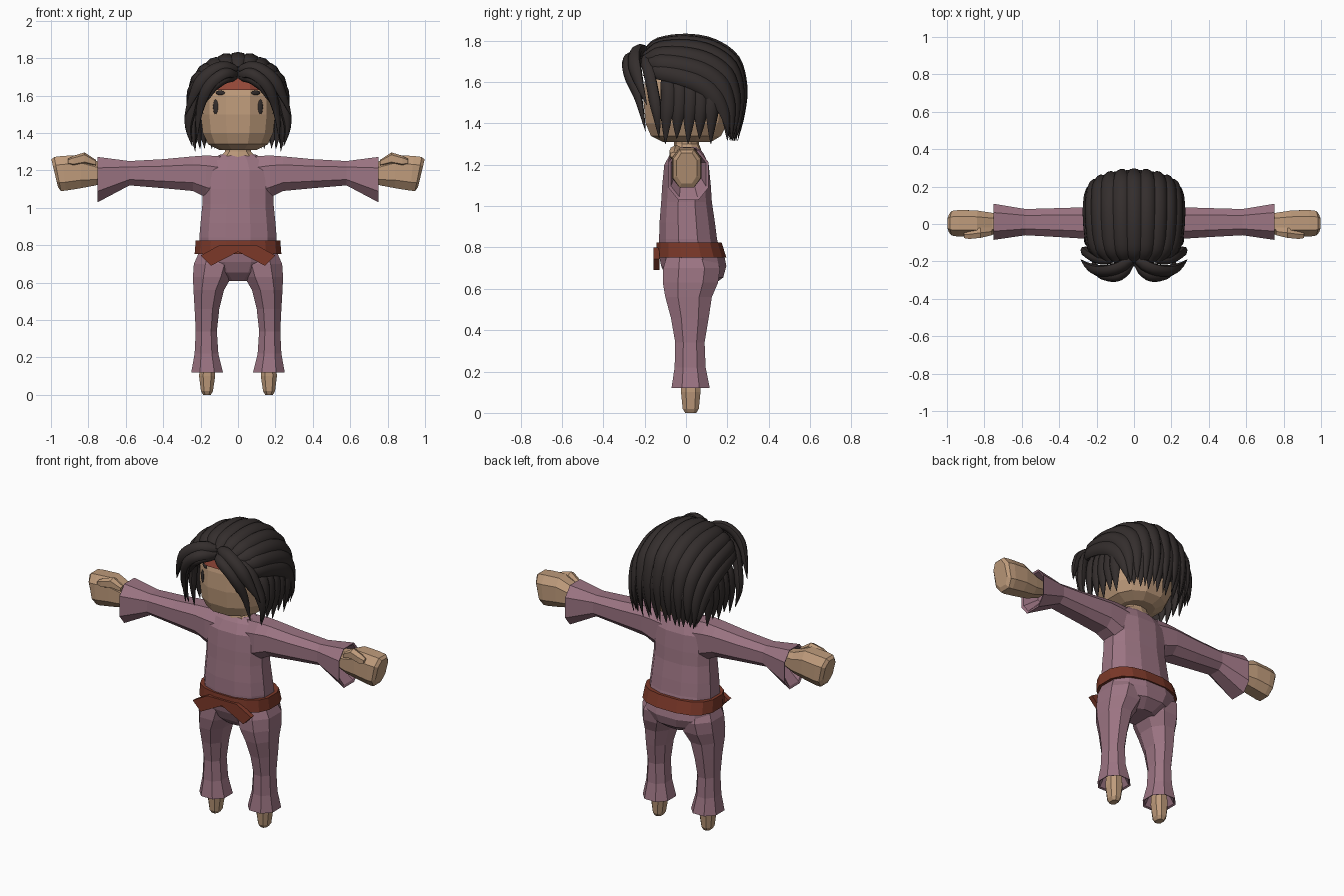
import bpy, bmesh, math
from mathutils import Vector


def material(name, rgb):
    m = bpy.data.materials.new(name)
    m.diffuse_color = (*rgb, 1)
    return m


CLOTH = material("mauve_cloth", (0.33, 0.175, 0.225))
SKIN = material("tan_skin", (0.52, 0.33, 0.20))
BELT = material("rust_belt", (0.20, 0.040, 0.022))
BAND = material("red_headband", (0.30, 0.065, 0.040))
HAIR = material("dark_hair", (0.034, 0.027, 0.026))


def finish(bm, name, mat, mirror=False, smooth=False):
    bmesh.ops.recalc_face_normals(bm, faces=bm.faces)
    me = bpy.data.meshes.new(name)
    bm.to_mesh(me)
    bm.free()
    me.materials.append(mat)
    ob = bpy.data.objects.new(name, me)
    bpy.context.collection.objects.link(ob)
    if smooth:
        bpy.ops.object.select_all(action='DESELECT')
        bpy.context.view_layer.objects.active = ob
        ob.select_set(True)
        bpy.ops.object.shade_smooth_by_angle(angle=math.radians(50))
    if mirror:
        mod = ob.modifiers.new("mirror", 'MIRROR')
        mod.use_mirror_merge = False
    return ob


def skin_rings(bm, rings):
    loops = [[bm.verts.new(p) for p in r] for r in rings]
    n = len(loops[0])
    for a, b in zip(loops, loops[1:]):
        for i in range(n):
            bm.faces.new((a[i], a[(i + 1) % n], b[(i + 1) % n], b[i]))
    bm.faces.new(loops[0])
    bm.faces.new(loops[-1])


def outline(n, p):
    """Rounded-square outline that fills -1..1."""
    pts = []
    for i in range(n):
        t = (i + 0.5) * math.tau / n
        c, s = math.cos(t), math.sin(t)
        pts.append((math.copysign(abs(c) ** p, c), math.copysign(abs(s) ** p, s)))
    m = max(abs(c) for c, s in pts)
    return [(c / m, s / m) for c, s in pts]


def loft_z(name, mat, rows, n=12, p=0.85, mirror=False):
    """Rows: z, x0, x1, y0, y1."""
    bm = bmesh.new()
    skin_rings(bm, [[((x0 + x1) / 2 + c * (x1 - x0) / 2, (y0 + y1) / 2 + s * (y1 - y0) / 2, z)
                     for c, s in outline(n, p)] for z, x0, x1, y0, y1 in rows])
    return finish(bm, name, mat, mirror)


def loft_body(name, mat, rows, n=12, p=0.85):
    """Rows: z, half width, y0, y1."""
    return loft_z(name, mat, [(z, -h, h, y0, y1) for z, h, y0, y1 in rows], n, p)


def loft_x(name, mat, rows, n=8, p=0.75):
    """Mirrored rows: x, z0, z1, y0, y1, slant."""
    bm = bmesh.new()
    rings = []
    for x, z0, z1, y0, y1, k in rows:
        rings.append([(x + k * s * (z1 - z0) / 2, (y0 + y1) / 2 + c * (y1 - y0) / 2,
                       (z0 + z1) / 2 + s * (z1 - z0) / 2) for c, s in outline(n, p)])
    skin_rings(bm, rings)
    return finish(bm, name, mat, True)


# Tunic and sleeves with hollow flared cuffs
loft_body("tunic", CLOTH, [
    (0.78, 0.205, -0.13, 0.165), (0.84, 0.207, -0.13, 0.15), (0.92, 0.20, -0.128, 0.14),
    (1.02, 0.19, -0.12, 0.125), (1.10, 0.19, -0.115, 0.12), (1.20, 0.19, -0.105, 0.11),
    (1.255, 0.15, -0.075, 0.085), (1.285, 0.095, -0.05, 0.06)])
loft_x("sleeves", CLOTH, [
    (0.08, 1.02, 1.275, -0.08, 0.09, 0), (0.17, 1.055, 1.28, -0.085, 0.09, 0),
    (0.24, 1.09, 1.275, -0.08, 0.09, 0), (0.40, 1.105, 1.26, -0.07, 0.085, 0),
    (0.58, 1.12, 1.25, -0.06, 0.08, 0), (0.75, 1.03, 1.272, -0.085, 0.108, 0),
    (0.745, 1.045, 1.262, -0.073, 0.096, 0), (0.66, 1.13, 1.24, -0.05, 0.06, 0)])

# Trousers: hips plus flared legs with hollow hems
loft_body("hips", CLOTH, [
    (0.61, 0.09, -0.05, 0.12), (0.655, 0.17, -0.095, 0.18), (0.71, 0.215, -0.12, 0.195),
    (0.76, 0.215, -0.13, 0.185), (0.81, 0.21, -0.13, 0.165)])
loft_z("trouser_legs", CLOTH, [
    (0.20, 0.125, 0.205, -0.03, 0.07), (0.125, 0.09, 0.24, -0.06, 0.105),
    (0.12, 0.08, 0.25, -0.07, 0.115), (0.22, 0.105, 0.232, -0.055, 0.095),
    (0.34, 0.113, 0.226, -0.052, 0.09), (0.46, 0.10, 0.232, -0.073, 0.11),
    (0.56, 0.075, 0.238, -0.10, 0.125), (0.63, 0.035, 0.241, -0.112, 0.155),
    (0.70, 0.01, 0.236, -0.11, 0.165), (0.77, 0.02, 0.205, -0.09, 0.13)],
    n=8, p=0.9, mirror=True)

# Bare feet
loft_z("feet", SKIN, [
    (0.21, 0.13, 0.20, -0.025, 0.065), (0.10, 0.122, 0.208, -0.024, 0.07),
    (0.02, 0.134, 0.198, -0.016, 0.062), (0.0, 0.146, 0.186, -0.004, 0.05)],
    n=8, p=0.8, mirror=True)

# Belt and its two tied tails
loft_body("belt", BELT, [
    (0.752, 0.232, -0.147, 0.195), (0.825, 0.226, -0.142, 0.172)], n=16, p=0.78)
bm = bmesh.new()
tail = [(0, 0.765), (0.145, 0.69), (0.20, 0.745), (0.10, 0.80), (0, 0.80)]
skin_rings(bm, [[(x, -0.157, z) for x, z in tail], [(x, -0.128, z) for x, z in tail]])
finish(bm, "belt_tails", BELT, True)

# Mitten hands and thumbs
loft_x("hands", SKIN, [
    (0.68, 1.15, 1.235, -0.045, 0.045, 0), (0.76, 1.12, 1.25, -0.058, 0.06, 0),
    (0.84, 1.105, 1.283, -0.066, 0.072, 0), (0.93, 1.092, 1.277, -0.068, 0.075, 0.1),
    (0.965, 1.09, 1.272, -0.062, 0.07, 0.2), (0.98, 1.11, 1.258, -0.045, 0.052, 0.24)])
loft_x("thumbs", SKIN, [
    (0.76, 1.225, 1.255, -0.06, -0.02, 0), (0.82, 1.235, 1.293, -0.074, -0.02, 0),
    (0.88, 1.225, 1.275, -0.08, -0.03, 0), (0.91, 1.235, 1.26, -0.075, -0.04, 0)], n=6)

# Neck, head and headband
loft_body("neck", SKIN, [
    (1.22, 0.12, -0.065, 0.08), (1.275, 0.095, -0.058, 0.07),
    (1.30, 0.07, -0.055, 0.06), (1.36, 0.07, -0.055, 0.06)], n=10)
loft_body("head", SKIN, [
    (1.31, 0.10, -0.11, 0.12), (1.34, 0.16, -0.17, 0.17), (1.40, 0.188, -0.195, 0.20),
    (1.50, 0.20, -0.205, 0.22), (1.60, 0.20, -0.20, 0.22), (1.68, 0.18, -0.18, 0.21),
    (1.75, 0.12, -0.12, 0.15)])
loft_body("headband", BAND, [
    (1.63, 0.203, -0.208, 0.223), (1.695, 0.185, -0.19, 0.21)])


# Eyes and brows: thin rounded plates on the face
def plate(name, loc, size):
    b = bmesh.new()
    bmesh.ops.create_uvsphere(b, u_segments=12, v_segments=8, radius=1)
    ca, sa = math.cos(0.5), math.sin(0.5)
    for v in b.verts:
        x, y, z = v.co.x * size[0], v.co.y * size[1], v.co.z * size[2]
        v.co = Vector((x * ca - y * sa, x * sa + y * ca, z)) + Vector(loc)
    finish(b, name, HAIR, True, True)


plate("eyes", (0.12, -0.175, 1.54), (0.015, 0.005, 0.04))
plate("brows", (0.095, -0.187, 1.615), (0.028, 0.005, 0.012))

# Hair locks: flattened tubes that taper to a point
CENTRE = Vector((0, 0.02, 1.55))


def lock(bm, pts, width, thick, steps=4, sides=8):
    P = [Vector(p) for p in pts]
    P = [2 * P[0] - P[1]] + P + [2 * P[-1] - P[-2]]
    path = []
    for i in range(1, len(P) - 2):
        a, b, c, d = P[i - 1:i + 3]
        for j in range(steps):
            t = j / steps
            path.append(0.5 * (2 * b + (c - a) * t + (2 * a - 5 * b + 4 * c - d) * t * t
                               + (3 * b - a - 3 * c + d) * t ** 3))
    path.append(P[-2])
    rings, last = [], len(path) - 1
    for i, q in enumerate(path):
        u = i / last
        s = min(1, 0.5 + 4 * u) * max(0.03, min(1, (1 - u) * 2.4) ** 0.8)
        T = (path[min(i + 1, last)] - path[max(i - 1, 0)]).normalized()
        N = q - CENTRE
        N = (N - T * N.dot(T)).normalized()
        B = T.cross(N)
        rings.append([q + B * (math.cos(k * math.tau / sides) * width * s)
                      + N * (math.sin(k * math.tau / sides) * thick * s) for k in range(sides)])
    skin_rings(bm, rings)


# Scalp cap under the locks, open around the face
bm = bmesh.new()
bmesh.ops.create_uvsphere(bm, u_segments=24, v_segments=16, radius=1)
for v in bm.verts:
    v.co = Vector((v.co.x * 0.225, v.co.y * 0.24 + 0.02, v.co.z * 0.222 + 1.57))
gone = [f for f in bm.faces if f.calc_center_median().z < 1.40
        or (f.calc_center_median().y < -0.09 and f.calc_center_median().z < 1.70)]
bmesh.ops.delete(bm, geom=gone, context='FACES')
finish(bm, "scalp_cap", HAIR, smooth=True)

# Crown locks swept from the forehead to the nape, blending a top and a side path
TOP = [(-0.20, 1.745), (-0.13, 1.79), (0, 1.808), (0.13, 1.785), (0.235, 1.71),
       (0.278, 1.58), (0.275, 1.45), (0.25, 1.315)]
SIDE = [(0.17, -0.20, 1.66), (0.225, -0.12, 1.64), (0.245, -0.02, 1.61), (0.25, 0.07, 1.57),
        (0.245, 0.13, 1.52), (0.24, 0.17, 1.46), (0.235, 0.19, 1.40), (0.22, 0.20, 1.32)]


def swept(angle, shrink, drop):
    c, s = math.cos(angle), math.sin(angle)
    pts = []
    for (ty, tz), (sx, sy, sz) in zip(TOP, SIDE):
        q = Vector((sx * s, sy + (ty - sy) * c, sz + (tz - sz) * c))
        pts.append(CENTRE + (q - CENTRE) * shrink)
    pts[-1].z += drop
    return pts


bm = bmesh.new()
for i in range(-5, 6):
    lock(bm, swept(math.radians(17 * i), 1.0, 0.025 * (abs(i) % 2)), 0.045, 0.026)
finish(bm, "crown_locks", HAIR, smooth=True)
bm = bmesh.new()
for i in range(-5, 5):
    lock(bm, swept(math.radians(17 * (i + 0.5)), 0.94, -0.015)[3:], 0.045, 0.026)
finish(bm, "nape_locks", HAIR, smooth=True)

# Short locks hanging over the ears
bm = bmesh.new()
for i, y in enumerate((-0.10, -0.045, 0.01, 0.065, 0.12)):
    lock(bm, [(0.20, y, 1.62), (0.238, y + 0.01, 1.55), (0.242, y + 0.005, 1.43),
              (0.228, y, 1.30 + 0.025 * (i % 2))], 0.036, 0.024)
finish(bm, "ear_locks", HAIR, mirror=True, smooth=True)

# Parted fringe arching out and down beside the face
bm = bmesh.new()
for pts, w in (
    ([(0.005, -0.20, 1.715), (0.08, -0.275, 1.715), (0.16, -0.275, 1.645),
      (0.205, -0.23, 1.52), (0.222, -0.195, 1.36)], 0.032),
    ([(0.005, -0.19, 1.745), (0.10, -0.24, 1.75), (0.19, -0.25, 1.69),
      (0.245, -0.225, 1.59), (0.285, -0.19, 1.49)], 0.036),
    ([(0.01, -0.20, 1.70), (0.065, -0.25, 1.69), (0.12, -0.255, 1.65),
      (0.165, -0.235, 1.57)], 0.024),
    ([(0.12, -0.20, 1.72), (0.21, -0.18, 1.65), (0.25, -0.155, 1.53),
      (0.265, -0.14, 1.43), (0.245, -0.13, 1.33)], 0.030),
):
    lock(bm, pts, w, 0.026)
finish(bm, "fringe_locks", HAIR, mirror=True, smooth=True)
